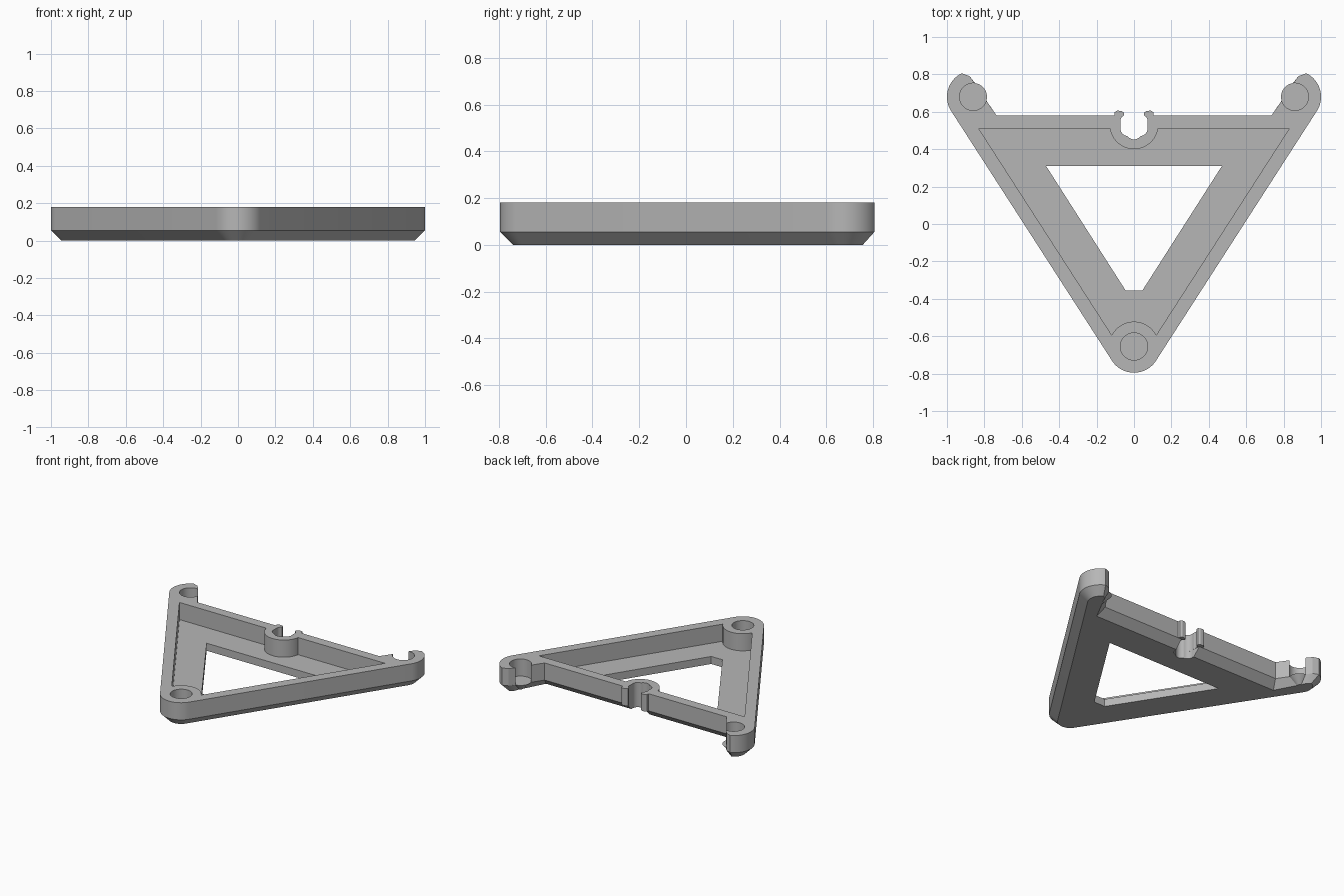
import bpy, bmesh
from math import sin, cos, radians

if "Cube" in bpy.data.objects:
    bpy.data.objects.remove(bpy.data.objects["Cube"], do_unlink=True)

HEIGHT, FLOOR, CHAMFER = 0.18, 0.055, 0.055
FRONT, CORNER, CLIP = (0, -0.655), (0.86, 0.68), (0, 0.53)
OUTER, HOLE, BOSS = 0.14, 0.073, 0.13
SIDE = -32.8  # direction the slanted sides face

grey = bpy.data.materials.new("grey plastic")
grey.use_nodes = True
grey.diffuse_color = (0.47, 0.47, 0.47, 1)
grey.node_tree.nodes["Principled BSDF"].inputs["Base Color"].default_value = grey.diffuse_color


def arc(centre, radius, start, end, steps=12):
    angles = [radians(start + (end - start) * i / steps) for i in range(steps + 1)]
    return [(centre[0] + radius * cos(a), centre[1] + radius * sin(a)) for a in angles]


def mirrored(half):
    """Close a right-hand half outline that starts and ends on x = 0."""
    return half + [(-x, y) for x, y in reversed(half) if x > 1e-4]


def solid(name, loops, z0, z1):
    """Loft each (bottom, top) loop pair and fill both ends, keeping the holes open."""
    bm = bmesh.new()
    ends = ([], [])
    for bottom, top in loops:
        low = [bm.verts.new((x, y, z0)) for x, y in bottom]
        high = [bm.verts.new((x, y, z1)) for x, y in top]
        for i in range(len(low)):
            j = (i + 1) % len(low)
            bm.faces.new((low[i], low[j], high[j], high[i]))
            ends[0].append(bm.edges.get((low[i], low[j])))
            ends[1].append(bm.edges.get((high[i], high[j])))
    for edges in ends:
        bmesh.ops.triangle_fill(bm, edges=edges, use_beauty=True)
    bmesh.ops.recalc_face_normals(bm, faces=bm.faces)
    mesh = bpy.data.meshes.new(name)
    bm.to_mesh(mesh)
    bm.free()
    mesh.materials.append(grey)
    obj = bpy.data.objects.new(name, mesh)
    bpy.context.collection.objects.link(obj)
    bpy.ops.object.select_all(action="DESELECT")
    obj.select_set(True)
    bpy.context.view_layer.objects.active = obj
    bpy.ops.object.shade_smooth_by_angle(angle=radians(30))
    return obj


# Scalloped inside of the clip, from its right side down to the middle
def scallop(start):
    points = []
    for i in range(25):
        a = start + (-90 - start) * i / 24
        r = 0.07 + 0.008 * abs(cos(radians(3 * (a + 90))))
        points += arc(CLIP, r, a, a, 1)[:1]
    return points


# Outer outline up to the lip of the open corner socket
def rounded_sides(inset):
    shell = arc(FRONT, OUTER - inset, -90, SIDE) + arc(CORNER, OUTER - inset, SIDE, 64, 16)
    return shell + arc(CORNER, 0.112 - inset, 80, 80, 1)[:1]


# Base plate with chamfered underside, socket floors and central opening
def base_outline(inset):
    half = rounded_sides(inset) + arc(CORNER, HOLE + 0.001 - inset, 98, 196)
    half += [(0.735 + inset / 2, 0.58 - inset), (0.076, 0.58 - inset)]
    return mirrored(half + scallop(-8))


opening = mirrored([(0, -0.355), (0.045, -0.355), (0.47, 0.31), (0, 0.31)])
solid("base_plate", [(base_outline(CHAMFER), base_outline(0)), (opening, opening)], 0, FLOOR)

# Raised wall with open corner sockets and a snap clip in the back
hook = [(0.105, 0.58), (0.103, 0.598), (0.09, 0.606), (0.068, 0.605),
        (0.053, 0.595), (0.052, 0.582), (0.064, 0.573)]
wall = rounded_sides(0) + arc(CORNER, HOLE, 98, -164, 32)
wall = mirrored(wall + [(0.735, 0.58)] + hook + scallop(27))

# Pocket inside the wall, bulging around the front socket and the clip
pocket = arc(FRONT, BOSS + 0.003, 90, 27) + [(0.83, 0.51)]
pocket = mirrored(pocket + arc(CLIP, BOSS, -9, -90))
socket = arc(FRONT, HOLE, 0, 360, 40)[:-1]
solid("rim_wall", [(wall, wall), (pocket, pocket), (socket, socket)], FLOOR, HEIGHT)
